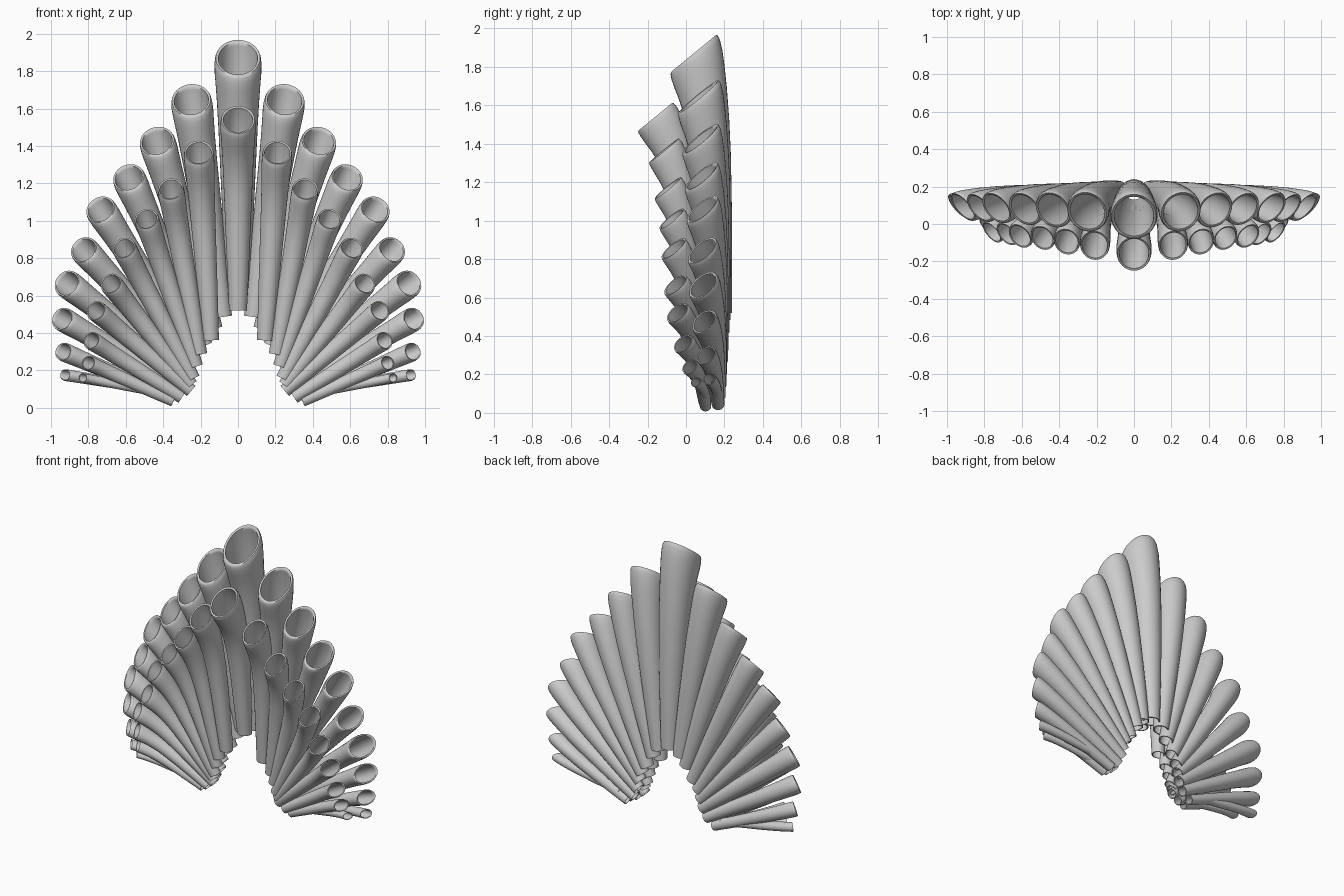
import bpy, bmesh, math
from mathutils import Vector

if "Cube" in bpy.data.objects:
    bpy.data.objects.remove(bpy.data.objects["Cube"])

SIDES = 32

# (opening x, z, y, rim radius, foot x, foot z) for the right half, centre first
BACK = [
    (0, 1.87, 0.04, .121, 0, .52), (.25, 1.645, .065, .106, .085, .485),
    (.433, 1.425, .075, .094, .13, .42), (.585, 1.23, .08, .086, .18, .33),
    (.735, 1.06, .085, .081, .22, .27), (.825, .845, .085, .075, .235, .21),
    (.915, .665, .09, .074, .25, .15), (.94, .475, .095, .063, .28, .09),
    (.935, .30, .105, .049, .34, .045), (.925, .175, .12, .031, .40, .09)]
FRONT = [
    (0, 1.54, -.16, .091, 0, .52), (.21, 1.365, -.115, .078, .145, .36),
    (.36, 1.17, -.095, .069, .205, .285), (.49, 1.01, -.075, .064, .225, .22),
    (.61, .855, -.065, .063, .24, .155), (.68, .665, -.055, .059, .25, .12),
    (.76, .52, -.045, .055, .25, .09), (.785, .36, -.015, .048, .30, .055),
    (.80, .24, .02, .039, .345, .035), (.83, .16, .05, .025, .41, .08)]

# outer wall: (fraction of length, blend from foot radius to rim radius)
OUTER = [(0, 0), (.2, .22), (.4, .42), (.6, .62), (.72, .74), (.82, .86),
         (.89, .97), (.94, 1.06), (.975, 1.08), (.992, 1.04), (1, .96)]
# inner wall, from the rounded lip back down to the open foot
INNER = [(.998, .86), (.985, .76), (.95, .75), (.88, .72), (.75, .64),
         (.5, .42), (.25, .18), (0, -.06)]


def pipe(name, spec, foot_y, side):
    x, z, y, rim, fx, fz = spec
    end = Vector((x * side, y, z))
    foot = Vector((fx * side, foot_y, fz))
    axis = Vector((end.x - foot.x, 0, end.z - foot.z))
    length = axis.length
    d = axis.normalized()
    v = Vector((0, 1, 0))
    u = v.cross(d)
    r0 = .35 * rim + .016
    bm = bmesh.new()
    rings = []
    for s, b in OUTER + INNER:
        r = r0 + (rim - r0) * b
        if (s, b) in INNER:
            r = min(r, r0 * .85 + (rim * .87 - r0 * .85) * s)
        bend = .45 * s + .55 * s ** 5           # leans forward near the mouth
        t = max(0, (s - .45) / .55)
        slant = .82 * t * t * (3 - 2 * t)       # oblique mouth
        c = foot + d * (length * s) + v * (end.y - foot.y) * bend
        ring = []
        for i in range(SIDES):
            a = 2 * math.pi * i / SIDES
            ring.append(bm.verts.new(c + u * r * math.cos(a)
                                     + (v + d * slant) * r * math.sin(a)))
        rings.append(ring)
    for p, q in zip(rings, rings[1:] + rings[:1]):
        for i in range(SIDES):
            j = (i + 1) % SIDES
            bm.faces.new((p[i], p[j], q[j], q[i]))
    bmesh.ops.recalc_face_normals(bm, faces=bm.faces)
    # smooth walls, crisp foot edges
    for f in bm.faces:
        f.smooth = True
    for e in bm.edges:
        if e.calc_face_angle(0) > math.radians(60):
            e.smooth = False
    me = bpy.data.meshes.new(name)
    bm.to_mesh(me)
    bm.free()
    bpy.context.collection.objects.link(bpy.data.objects.new(name, me))


# two fanned rows of pipes, mirrored left and right
for row, specs, y_mid, y_out in (("back", BACK, .18, .165), ("front", FRONT, .075, .105)):
    for n, spec in enumerate(specs):
        fy = y_mid + (y_out - y_mid) * n / 9
        if n == 0:
            pipe(f"{row}_pipe_centre", spec, fy, 1)
        else:
            pipe(f"{row}_pipe_right_{n}", spec, fy, 1)
            pipe(f"{row}_pipe_left_{n}", spec, fy, -1)
